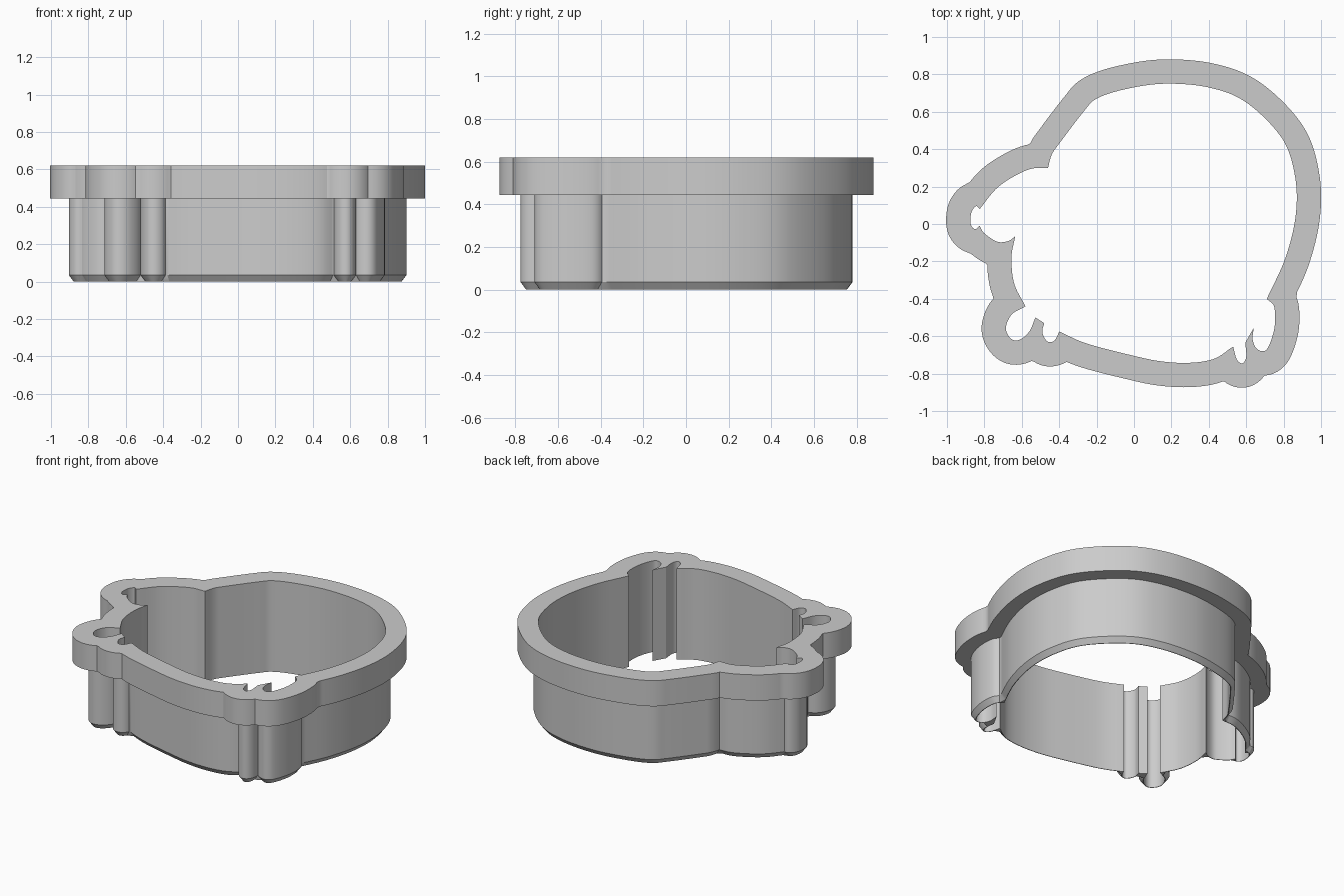
import bpy
import bmesh
import math
from mathutils import Vector
from mathutils.geometry import tessellate_polygon
from mathutils.kdtree import KDTree

SUBDIVISIONS = 12
FLANGE_WIDTH, WALL_WIDTH, EDGE_WIDTH = .13, .03, .004
TOP, FLANGE_BASE, CHAMFER_TOP = .62, .445, .035

# Inner outline, counter-clockwise: smooth strokes that meet in sharp corners
head = [(.71, -.4), (.81, -.18), (.865, .05), (.86, .26), (.79, .46), (.6, .65),
        (.4, .73), (.16, .75), (-.05, .72), (-.2, .67), (-.27, .6), (-.4, .43),
        (-.44, .37), (-.46, .3)]
muzzle = [(-.55, .295), (-.65, .25), (-.74, .185), (-.825, .08)]
nose = [(-.845, .095), (-.87, .06), (-.873, 0), (-.85, -.028), (-.825, -.01)]
mouth = [(-.8, -.05), (-.73, -.095), (-.67, -.09), (-.635, -.065)]
chin = [(-.655, -.18), (-.64, -.32), (-.58, -.44)]
paw = [(-.655, -.485), (-.685, -.56), (-.655, -.615), (-.61, -.618), (-.56, -.575),
       (-.527, -.5)]
paw_gap = [(-.48, -.53)]
thumb = [(-.49, -.58), (-.463, -.628), (-.425, -.623), (-.4, -.575)]
belly = [(-.25, -.64), (0, -.705), (.15, -.735), (.3, -.742), (.43, -.72), (.53, -.655)]
toe = [(.55, -.725), (.58, -.745), (.6, -.71), (.595, -.635)]
toe_gap = [(.64, -.555)]
foot = [(.635, -.62), (.66, -.67), (.71, -.67), (.75, -.56), (.75, -.445), (.71, -.4)]
strokes = [head, muzzle, nose, mouth, chin, paw, paw_gap, thumb, belly, toe, toe_gap, foot]


def smooth_stroke(points):
    """Spline through the points, leaving out the last one."""
    p = [Vector(q) for q in points]
    p = [2 * p[0] - p[1]] + p + [2 * p[-1] - p[-2]]
    result = []
    for a, b, c, d in zip(p, p[1:], p[2:], p[3:]):
        for k in range(SUBDIVISIONS):
            t = k / SUBDIVISIONS
            result.append(b + (c - a) * t / 2 + (a - 2.5 * b + 2 * c - d / 2) * t ** 2
                          + (1.5 * (b - c) + (d - a) / 2) * t ** 3)
    return result


def inside(q, loop):
    odd = False
    for a, b in zip(loop, loop[1:] + loop[:1]):
        if (a.y > q.y) != (b.y > q.y):
            if q.x < a.x + (q.y - a.y) * (b.x - a.x) / (b.y - a.y):
                odd = not odd
    return odd


def offset(loop, distance, lip=0):
    """Grow the loop with round corners; also return a matching loop at the lip distance."""
    tree = KDTree(len(loop))
    for i, p in enumerate(loop):
        tree.insert(p.to_3d(), i)
    tree.balance()
    outer, inner = [], []
    for i, p in enumerate(loop):
        before = p - loop[i - 1]
        after = loop[(i + 1) % len(loop)] - p
        start = math.atan2(-before.x, before.y)
        turn = math.atan2(before.x * after.y - before.y * after.x, before.dot(after))
        if abs(turn) < .3:
            angles = [start + turn / 2]
        else:
            steps = max(2, math.ceil(abs(turn) / .15))
            angles = [start + turn * k / steps for k in range(steps + 1)]
        for angle in angles:
            normal = Vector((math.cos(angle), math.sin(angle)))
            q = p + normal * distance
            if tree.find(q.to_3d())[2] > distance - .0003 and not inside(q, loop):
                outer.append(q)
                inner.append(p + normal * lip)
    return outer, inner


outline = []
corner = foot[-1]
for stroke in strokes:
    points = stroke if stroke is head else [corner] + stroke
    outline += smooth_stroke(points)
    corner = stroke[-1]

flange_loop, _ = offset(outline, FLANGE_WIDTH)
wall_loop, edge_loop = offset(outline, WALL_WIDTH, EDGE_WIDTH)

bm = bmesh.new()


def ring(loop, z):
    return [bm.verts.new((p.x, p.y, z)) for p in loop]


def skirt(low, high):
    for i in range(len(low)):
        bm.faces.new((low[i - 1], low[i], high[i], high[i - 1]))


def cap(outer, inner, up):
    verts = outer + inner
    for tri in tessellate_polygon([[v.co for v in outer], [v.co for v in inner]]):
        corners = [verts[i] for i in tri]
        a, b, c = [v.co for v in corners]
        if ((b - a).cross(c - a).z > 0) != up:
            corners.reverse()
        if len(set(corners)) == 3 and not bm.faces.get(corners):
            bm.faces.new(corners)


# Cavity wall
cavity_low, cavity_high = ring(outline, 0), ring(outline, TOP)
skirt(cavity_high, cavity_low)

# Grip flange
flange_low, flange_high = ring(flange_loop, FLANGE_BASE), ring(flange_loop, TOP)
skirt(flange_low, flange_high)
cap(flange_high, cavity_high, True)

# Cutting wall with a chamfered lower edge
wall_high, wall_low = ring(wall_loop, FLANGE_BASE), ring(wall_loop, CHAMFER_TOP)
edge = ring(edge_loop, 0)
cap(flange_low, wall_high, False)
skirt(wall_low, wall_high)
skirt(edge, wall_low)
cap(edge, cavity_low, False)

default = bpy.data.objects.get("Cube")
if default:
    bpy.data.objects.remove(default, do_unlink=True)

mesh = bpy.data.meshes.new("cookie_cutter")
bm.to_mesh(mesh)
bm.free()
cutter = bpy.data.objects.new("cookie_cutter", mesh)
bpy.context.collection.objects.link(cutter)

# Plain grey plastic
grey = bpy.data.materials.new("light_grey")
grey.use_nodes = True
colour = (.6, .6, .6, 1)
grey.diffuse_color = colour
grey.node_tree.nodes["Principled BSDF"].inputs["Base Color"].default_value = colour
mesh.materials.append(grey)

bpy.ops.object.select_all(action='DESELECT')
cutter.select_set(True)
bpy.context.view_layer.objects.active = cutter
bpy.ops.object.shade_smooth_by_angle(angle=math.radians(30))
